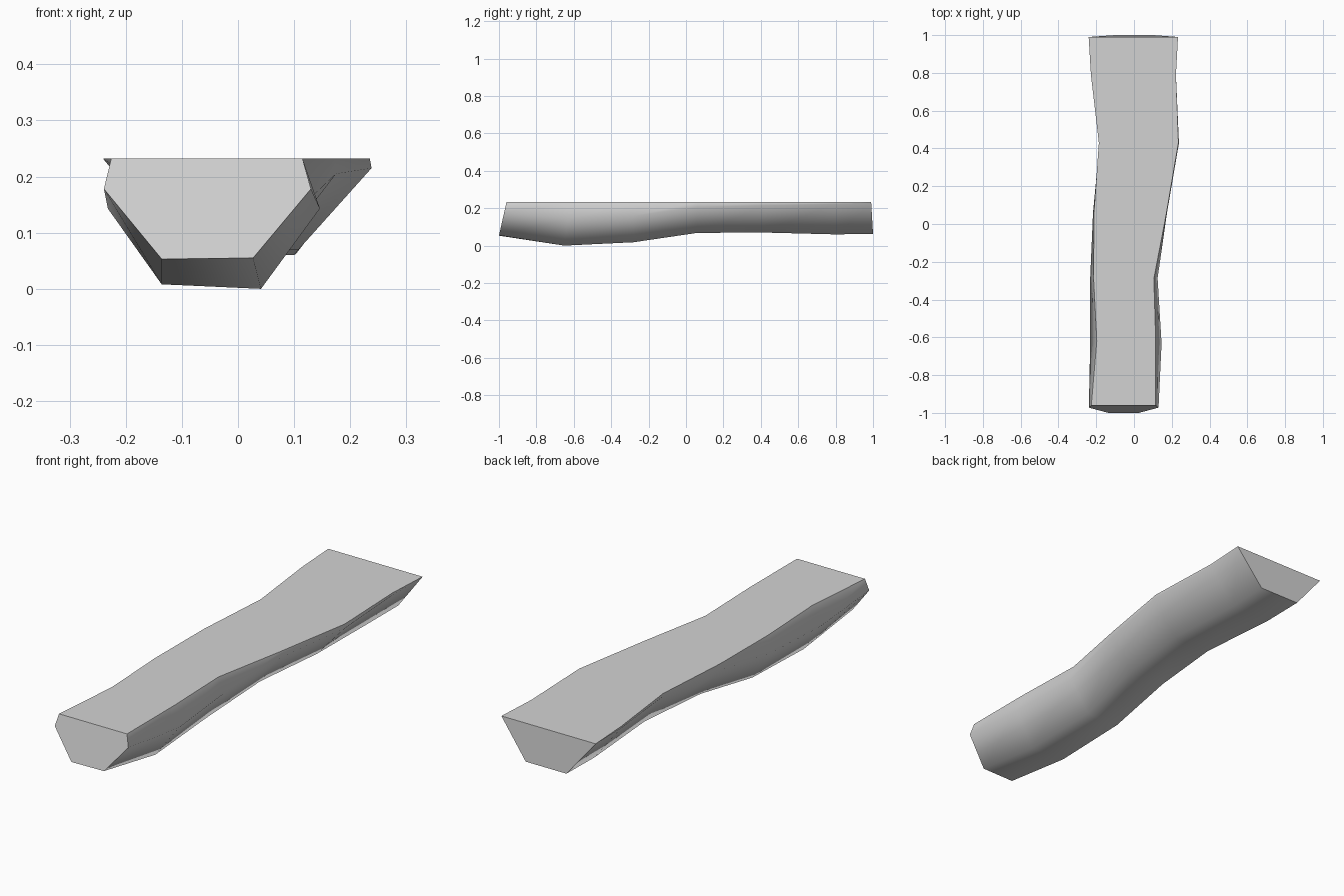
import bpy
import bmesh

default_cube = bpy.data.objects.get("Cube")
if default_cube:
    bpy.data.objects.remove(default_cube, do_unlink=True)

TOP = 0.232  # height of the flat cut face

# Stations along the length:
# (y at top, y at bottom), top x pair, side x pair, side z, bottom x pair, bottom z pair
stations = [
    ((-0.96, -1.0), (-0.226, 0.115), (-0.239, 0.13), 0.178, (-0.136, 0.027), (0.053, 0.055)),
    ((-0.62, -0.65), (-0.197, 0.115), (-0.232, 0.146), 0.143, (-0.136, 0.041), (0.008, 0.0)),
    ((-0.29, -0.28), (-0.214, 0.105), (-0.232, 0.125), 0.158, (-0.137, 0.03), (0.02, 0.018)),
    ((0.06, 0.06), (-0.212, 0.172), (-0.217, 0.175), 0.205, (-0.115, 0.068), (0.07, 0.068)),
    ((0.43, 0.41), (-0.186, 0.235), (-0.182, 0.238), 0.215, (-0.08, 0.108), (0.07, 0.07)),
    ((0.79, 0.8), (-0.228, 0.222), (-0.226, 0.222), 0.222, (-0.1, 0.1), (0.06, 0.06)),
    ((0.99, 1.0), (-0.24, 0.233), (-0.239, 0.232), 0.23, (-0.1, 0.104), (0.063, 0.063)),
]


def section(bm, ys, top, side, side_z, bottom, bottom_z):
    """One leaning ring of the half-hexagon section, from top left under to top right."""
    low = min(bottom_z)

    def point(x, z):
        t = (z - low) / (TOP - low)
        return bm.verts.new((x, ys[1] + t * (ys[0] - ys[1]), z))

    return [
        point(top[0], TOP), point(side[0], side_z), point(bottom[0], bottom_z[0]),
        point(bottom[1], bottom_z[1]), point(side[1], side_z), point(top[1], TOP),
    ]


# Loft the split log between the stations
bm = bmesh.new()
rings = [section(bm, *s) for s in stations]
flat_faces = [bm.faces.new(rings[0]), bm.faces.new(rings[-1][::-1])]
for a, b in zip(rings, rings[1:]):
    for i in range(len(a)):
        j = (i + 1) % len(a)
        face = bm.faces.new((a[i], b[i], b[j], a[j]))
        if j == 0:
            flat_faces.append(face)
        else:
            face.smooth = True
bmesh.ops.recalc_face_normals(bm, faces=bm.faces[:])

# Rounded bark is smooth; the cut top and the ends have crisp borders
for face in flat_faces:
    for edge in face.edges:
        edge.smooth = False

mesh = bpy.data.meshes.new("split_log")
bm.to_mesh(mesh)
bm.free()
log = bpy.data.objects.new("split_log", mesh)
bpy.context.collection.objects.link(log)

# Single plain colour
grey = bpy.data.materials.new("light_grey")
grey.use_nodes = True
colour = (0.65, 0.65, 0.65, 1.0)
grey.diffuse_color = colour
for node in grey.node_tree.nodes:
    if node.type == "BSDF_PRINCIPLED":
        node.inputs["Base Color"].default_value = colour
mesh.materials.append(grey)
